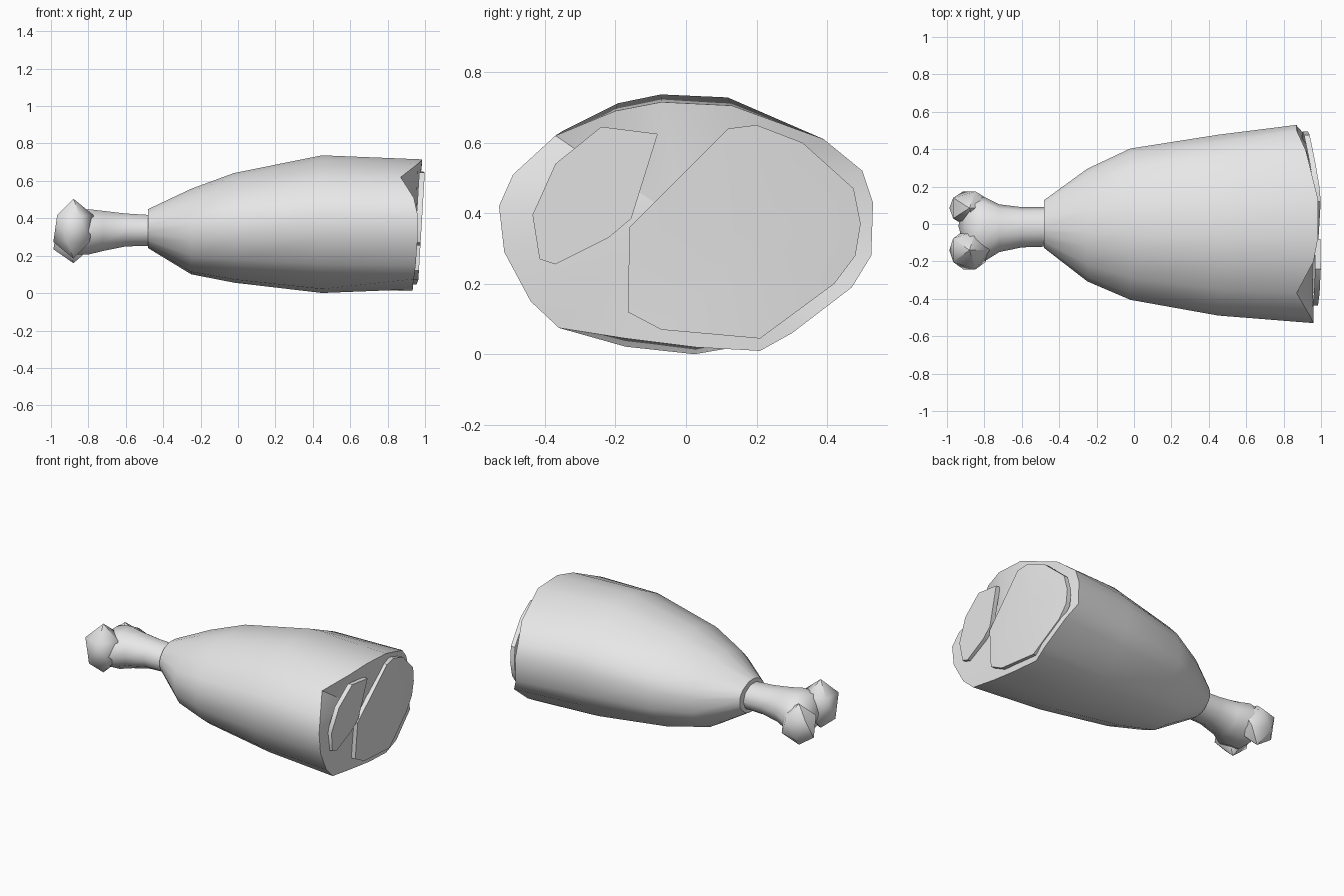
import bpy, bmesh, math
from mathutils import Vector

if "Cube" in bpy.data.objects:
    bpy.data.objects.remove(bpy.data.objects["Cube"])

grey = bpy.data.materials.new("plain_grey")
grey.use_nodes = True
grey.diffuse_color = (0.8, 0.8, 0.8, 1)
grey.node_tree.nodes["Principled BSDF"].inputs["Base Color"].default_value = (0.8, 0.8, 0.8, 1)


def finish(name, bm, angle=35):
    """Turn a bmesh into a shaded object."""
    bmesh.ops.recalc_face_normals(bm, faces=bm.faces)
    mesh = bpy.data.meshes.new(name)
    bm.to_mesh(mesh)
    bm.free()
    mesh.materials.append(grey)
    obj = bpy.data.objects.new(name, mesh)
    bpy.context.collection.objects.link(obj)
    bpy.ops.object.select_all(action='DESELECT')
    obj.select_set(True)
    bpy.context.view_layer.objects.active = obj
    bpy.ops.object.shade_smooth_by_angle(angle=math.radians(angle))
    return obj


def loft(bm, rings):
    """Skin a list of equal point rings."""
    loops = [[bm.verts.new(p) for p in ring] for ring in rings]
    for a, b in zip(loops, loops[1:]):
        for i in range(len(a)):
            j = (i + 1) % len(a)
            bm.faces.new((a[i], a[j], b[j], b[i]))
    return loops


def fan(bm, loop, centre):
    """Close a loop with triangles around a centre point."""
    c = bm.verts.new(centre)
    for i in range(len(loop)):
        bm.faces.new((loop[i], loop[(i + 1) % len(loop)], c))


def oval(x, y0, y1, z0, z1, angles):
    cy, cz, ry, rz = (y0 + y1) / 2, (z0 + z1) / 2, (y1 - y0) / 2, (z1 - z0) / 2
    return [(x, cy + ry * math.cos(a), cz + rz * math.sin(a)) for a in angles]


# Meat: oval sections widening to an uneven cut rim
rim = [(.96, -.53, .42), (.94, -.49, .51), (.87, -.37, .62), (.96, -.2, .69),
       (.985, -.07, .715), (.985, .13, .705), (.92, .39, .61), (.87, .5, .52),
       (.87, .53, .43), (.87, .525, .28), (.92, .47, .19), (.94, .3, .06),
       (.93, .21, .01), (.935, .03, .02), (.935, -.17, .045), (.94, -.36, .075),
       (.95, -.44, .15), (.96, -.515, .29)]
angles = [math.atan2((z - .365) / .36, y / .53) for x, y, z in rim]
stations = [(-.48, -.13, .13, .24, .45), (-.25, -.31, .30, .1, .56),
            (-.02, -.41, .41, .055, .645), (.45, -.495, .485, 0, .74)]
bm = bmesh.new()
loops = loft(bm, [oval(*s, angles) for s in stations] + [rim])
fan(bm, loops[0], (-.48, 0, .345))
fan(bm, loops[-1], (.95, 0, .37))
finish("meat", bm)


# Cut muscle plates lying on the end
def cut_plate(name, outline):
    def point(y, z):
        return Vector((.96 + .06 * z - .15 * max(0, y - .15), y, z))
    front = [point(y, z) for y, z in outline]
    bm = bmesh.new()
    loops = loft(bm, [[p - Vector((.03, 0, 0)) for p in front], front])
    n = len(outline)
    fan(bm, loops[1], point(sum(p[0] for p in outline) / n, sum(p[1] for p in outline) / n))
    finish(name, bm)


cut_plate("large_cut_muscle", [(.12, .64), (.2, .65), (.33, .6), (.475, .47), (.495, .37),
                               (.48, .28), (.42, .2), (.21, .045), (-.07, .07),
                               (-.165, .12), (-.16, .36)])
cut_plate("small_cut_muscle", [(-.24, .645), (-.08, .625), (-.155, .385), (-.22, .33),
                               (-.37, .255), (-.415, .27), (-.435, .395), (-.37, .54)])

# Bone shaft flaring toward the joint
ring_angles = [i * math.tau / 10 for i in range(10)]
bm = bmesh.new()
loops = loft(bm, [oval(*s, ring_angles) for s in [
    (-.44, -.12, .09, .25, .42), (-.6, -.125, .09, .245, .43), (-.72, -.15, .105, .22, .445),
    (-.8, -.2, .145, .2, .455), (-.88, -.2, .14, .2, .44)]])
fan(bm, loops[-1], (-.94, -.01, .32))
finish("bone_shaft", bm, 60)


# Two faceted joint knobs
def knob(name, centre, size):
    bm = bmesh.new()
    bmesh.ops.create_icosphere(bm, subdivisions=1, radius=1)
    for v in bm.verts:
        v.co = Vector(centre) + Vector([a * b for a, b in zip(v.co, size)])
    finish(name, bm, 40)


knob("front_knob", (-.88, -.14, .345), (.12, .12, .16))
knob("back_knob", (-.88, .085, .295), (.12, .105, .135))
